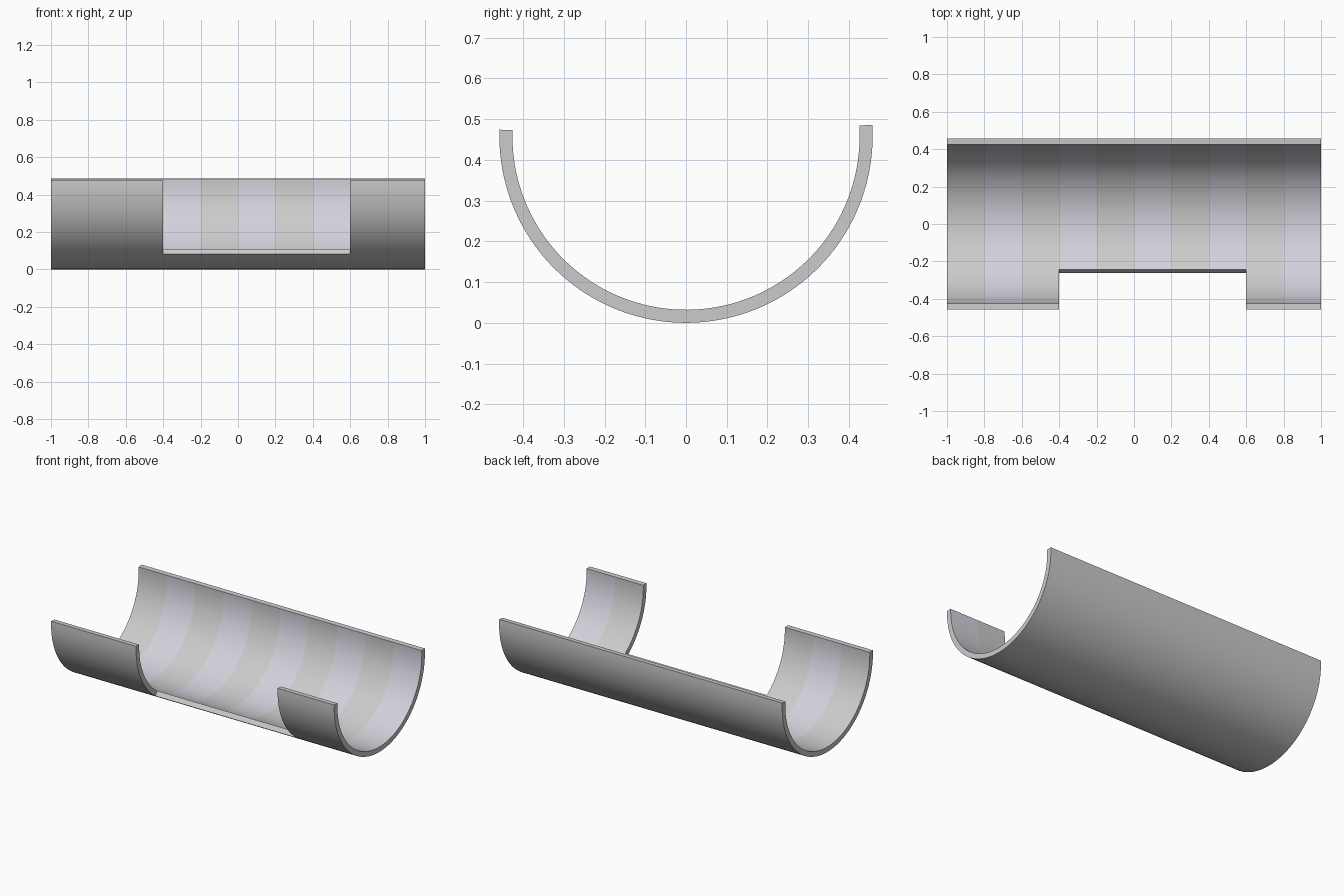
import bpy, bmesh, math

if "Cube" in bpy.data.objects:
    bpy.data.objects.remove(bpy.data.objects["Cube"])

R_OUT, R_IN = 0.458, 0.426
STEP, NX = 0.2, 10
FRONT_STEPS, BACK_STEPS = 24, 54
A0, A_CUT, A1 = -92.0, -35.0, 93.5   # front lip, cutout edge, back lip

# Angles round the trough, measured from the bottom
angles = [A0 + (A_CUT - A0) * i / FRONT_STEPS for i in range(FRONT_STEPS)]
angles += [A_CUT + (A1 - A_CUT) * i / BACK_STEPS for i in range(BACK_STEPS + 1)]
NA = len(angles) - 1


def filled(i, j):
    """True where the wall exists; the front has an opening from x -0.4 to 0.6."""
    inside = 0 <= i < NX and 0 <= j < NA
    return inside and not (3 <= i < 8 and j < FRONT_STEPS)


bm = bmesh.new()
verts = {}


def vert(i, j, r):
    if (i, j, r) not in verts:
        t = math.radians(angles[j])
        verts[i, j, r] = bm.verts.new(
            (-1 + STEP * i, r * math.sin(t), R_OUT - r * math.cos(t)))
    return verts[i, j, r]


# Inner and outer walls, with rims wherever a neighbouring panel is missing
for i in range(NX):
    for j in range(NA):
        if not filled(i, j):
            continue
        ring = [(i, j), (i + 1, j), (i + 1, j + 1), (i, j + 1)]
        bm.faces.new([vert(*c, R_OUT) for c in reversed(ring)])
        inner = bm.faces.new([vert(*c, R_IN) for c in ring])
        inner.material_index = i % 2
        for k, (di, dj) in enumerate([(0, -1), (1, 0), (0, 1), (-1, 0)]):
            if not filled(i + di, j + dj):
                a, b = ring[k], ring[(k + 1) % 4]
                bm.faces.new([vert(*a, R_OUT), vert(*b, R_OUT),
                              vert(*b, R_IN), vert(*a, R_IN)])
bmesh.ops.recalc_face_normals(bm, faces=bm.faces)

mesh = bpy.data.meshes.new("half_pipe")
bm.to_mesh(mesh)
bm.free()

# Grey wall with faintly blue alternate bands on the inside
for name, colour in (("wall_grey", (0.8, 0.8, 0.8, 1)),
                     ("band_blue_grey", (0.65, 0.64, 0.715, 1))):
    mat = bpy.data.materials.new(name)
    mat.diffuse_color = colour
    mat.use_nodes = True
    mat.node_tree.nodes["Principled BSDF"].inputs["Base Color"].default_value = mat.diffuse_color
    mesh.materials.append(mat)

trough = bpy.data.objects.new("half_pipe", mesh)
bpy.context.collection.objects.link(trough)
bpy.context.view_layer.objects.active = trough
trough.select_set(True)
bpy.ops.object.shade_smooth_by_angle(angle=math.radians(30))
